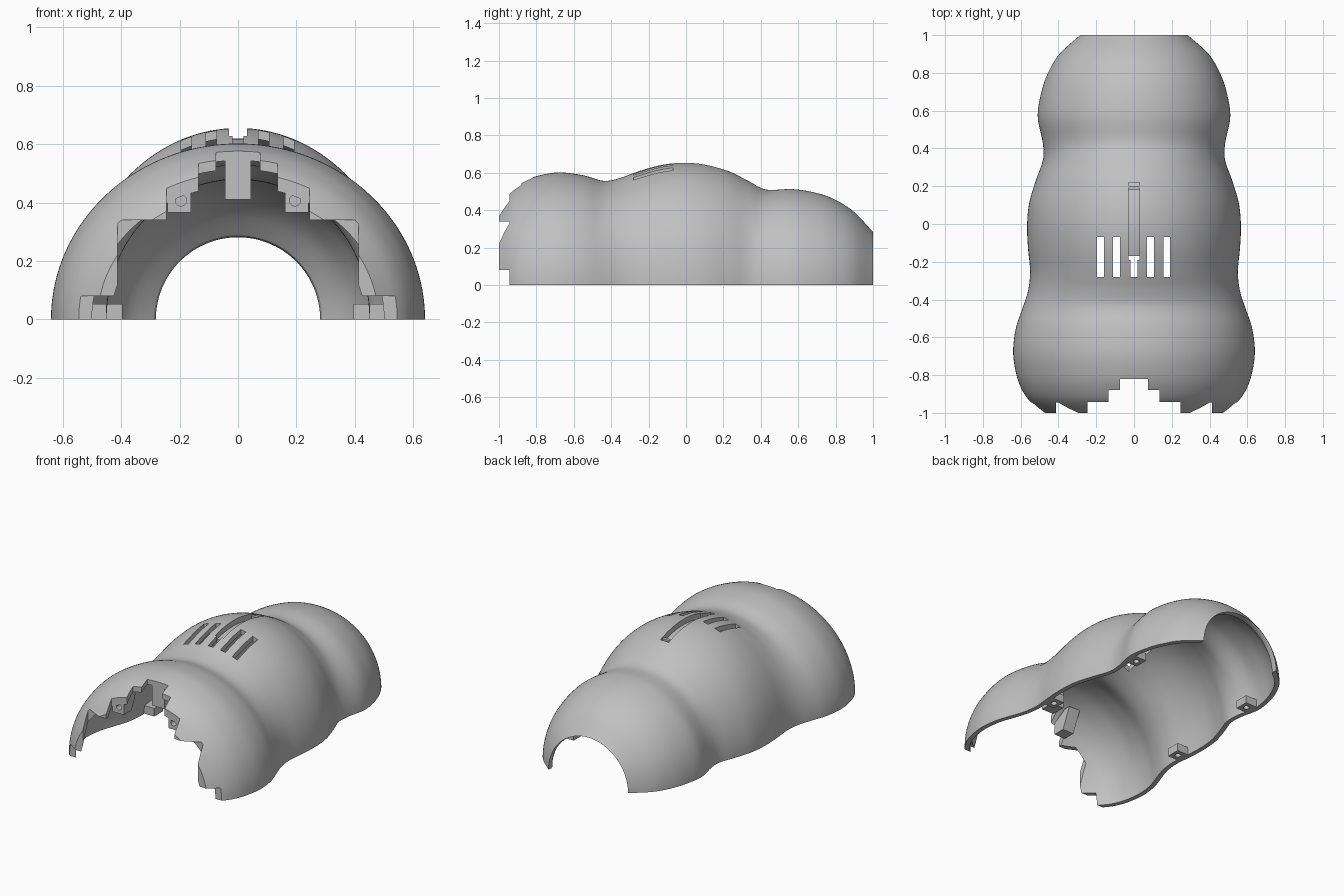
import bpy, bmesh, math
from mathutils import Vector

if "Cube" in bpy.data.objects:
    bpy.data.objects.remove(bpy.data.objects["Cube"])

grey = bpy.data.materials.new("plain_grey")
grey.use_nodes = True
grey.diffuse_color = (0.53, 0.53, 0.53, 1)
grey.node_tree.nodes["Principled BSDF"].inputs["Base Color"].default_value = (0.53, 0.53, 0.53, 1)

# Body profile: y, half width, height
PROFILE = [(-1.06, .41, .35), (-1.0, .48, .43), (-.94, .55, .505), (-.88, .592, .548),
           (-.8, .622, .582), (-.68, .64, .602), (-.55, .625, .587), (-.44, .588, .557),
           (-.35, .56, .573), (-.25, .55, .61), (-.13, .561, .643), (-.01, .566, .655),
           (.11, .555, .643), (.23, .52, .608), (.34, .482, .553), (.43, .483, .51),
           (.57, .51, .513), (.7, .49, .492), (.8, .455, .455), (.9, .395, .39),
           (1.0, .285, .284)]


def smooth_profile(steps=5):
    pts = [Vector(p) for p in PROFILE]
    pts = [2 * pts[0] - pts[1]] + pts + [2 * pts[-1] - pts[-2]]
    out = []
    for i in range(1, len(pts) - 2):
        a, b, c, d = pts[i - 1:i + 3]
        for k in range(steps):
            t = k / steps
            out.append(0.5 * (2 * b + (c - a) * t + (2 * a - 5 * b + 4 * c - d) * t * t
                              + (3 * b - a - 3 * c + d) * t ** 3))
    return out + [pts[-2]]


CURVE = smooth_profile()


def offset(depth):
    """Profile moved inward by depth, never narrower than the rear bore."""
    out = []
    for i, p in enumerate(CURVE):
        a, b = CURVE[max(i - 1, 0)], CURVE[min(i + 1, len(CURVE) - 1)]
        n = Vector((b.y + b.z - a.y - a.z, 2 * (a.x - b.x))).normalized()
        low = .281 if depth > 0 else 0
        out.append((p.x + n.x * depth, max(p.y + n.y * depth, low), max(p.z + n.y * depth, low)))
    return out


def finish(name, bm):
    bmesh.ops.recalc_face_normals(bm, faces=bm.faces)
    mesh = bpy.data.meshes.new(name)
    bm.to_mesh(mesh)
    bm.free()
    obj = bpy.data.objects.new(name, mesh)
    bpy.context.collection.objects.link(obj)
    mesh.materials.append(grey)
    return obj


def band(name, outer, inner, seg=72):
    """Closed half shell between two depths below the body surface."""
    bm = bmesh.new()
    rows = []
    loop = offset(outer) + offset(inner)[::-1]
    for y, rx, rz in loop:
        rows.append([bm.verts.new((rx * math.cos(math.pi * j / seg), y,
                                   rz * math.sin(math.pi * j / seg))) for j in range(seg + 1)])
    n = len(rows)
    for i in range(n):
        r, s = rows[i], rows[(i + 1) % n]
        for j in range(seg):
            bm.faces.new((r[j], r[j + 1], s[j + 1], s[j]))
    # Flat rims along the ground
    half = n // 2
    for j in (0, seg):
        for i in range(half - 1):
            bm.faces.new((rows[i][j], rows[i + 1][j], rows[n - 2 - i][j], rows[n - 1 - i][j]))
    return finish(name, bm)


def box(name, x0, x1, y0, y1, z0, z1):
    bm = bmesh.new()
    bmesh.ops.create_cube(bm, size=1)
    for v in bm.verts:
        v.co = ((x0 + x1) / 2 + v.co.x * (x1 - x0), (y0 + y1) / 2 + v.co.y * (y1 - y0),
                (z0 + z1) / 2 + v.co.z * (z1 - z0))
    return finish(name, bm)


def rod(name, centre, radius, length, along_y=False):
    bm = bmesh.new()
    bmesh.ops.create_cone(bm, cap_ends=True, segments=24, radius1=radius, radius2=radius, depth=length)
    for v in bm.verts:
        c = v.co.copy()
        v.co = Vector((c.x, c.z, c.y) if along_y else c) + Vector(centre)
    return finish(name, bm)


def boolean(obj, tool, operation="DIFFERENCE"):
    mod = obj.modifiers.new("cut", "BOOLEAN")
    mod.operation = operation
    mod.solver = "EXACT"
    mod.object = tool
    bpy.context.view_layer.objects.active = obj
    bpy.ops.object.modifier_apply(modifier=mod.name)
    bpy.data.objects.remove(tool)


def smooth(obj):
    bpy.ops.object.select_all(action="DESELECT")
    obj.select_set(True)
    bpy.context.view_layer.objects.active = obj
    bpy.ops.object.shade_smooth_by_angle(angle=math.radians(30))


shell = band("body_shell", 0, .03)

# Stepped front opening
for x, y, z0, z1 in [(1, -1, -1, 1), (1, -.945, -1, .08), (.412, -.945, -1, .34),
                     (.245, -.943, -1, 1), (.135, -.88, -1, 1), (.075, -.82, -1, 1)]:
    boolean(shell, box("cutter", -x, x, -2, y, z0, z1))

# Vent slots
for x in (-.177, -.092, 0, .088, .173):
    boolean(shell, box("cutter", x - .018, x + .018, -.28, -.07, .4, 1))

# Long groove along the spine, with a backing rib beneath it
groove = band("cutter", -.02, .034)
boolean(groove, box("cutter", -.03, .03, -.19, .22, .4, 1), "INTERSECT")
boolean(shell, groove)
smooth(shell)
rib = band("groove_floor", .036, .055)
boolean(rib, box("cutter", -.042, .042, -.17, .235, .4, 1), "INTERSECT")
smooth(rib)
for side in (-1, 1):
    wall = band("groove_wall", .022, .05)
    a, b = sorted((side * .031, side * .042))
    boolean(wall, box("cutter", a, b, -.17, .235, .4, 1), "INTERSECT")
    smooth(wall)
box("groove_pin", -.03, .03, .18, .2, .59, .612)

# Post hanging under the front edge
post = box("front_post", -.045, .045, -.815, -.72, .41, .56)

for side, word in ((1, "left"), (-1, "right")):
    # Drilled front lugs with a sloping back
    bm = bmesh.new()
    outline = [(-.94, .365), (-.94, .44), (-.84, .5), (-.8, .5), (-.86, .365)]
    face = bm.faces.new([bm.verts.new((side * .16, y, z)) for y, z in outline])
    moved = bmesh.ops.extrude_face_region(bm, geom=[face])["geom"]
    for v in moved:
        if isinstance(v, bmesh.types.BMVert):
            v.co.x = side * .242
    lug = finish(word + "_front_lug", bm)
    boolean(lug, rod("cutter", (side * .195, -.94, .407), .019, .1, True))
    smooth(lug)

    # Drilled feet along the lower rim
    for place, y, x0, x1 in (("middle", -.17, .45, .535), ("rear", .54, .395, .49)):
        a, b = sorted((side * x0, side * x1))
        foot = box(word + "_" + place + "_foot", a, b, y - .045, y + .045, 0, .052)
        boolean(foot, rod("cutter", (side * (x0 + .04), y, 0), .018, .07))
        smooth(foot)
